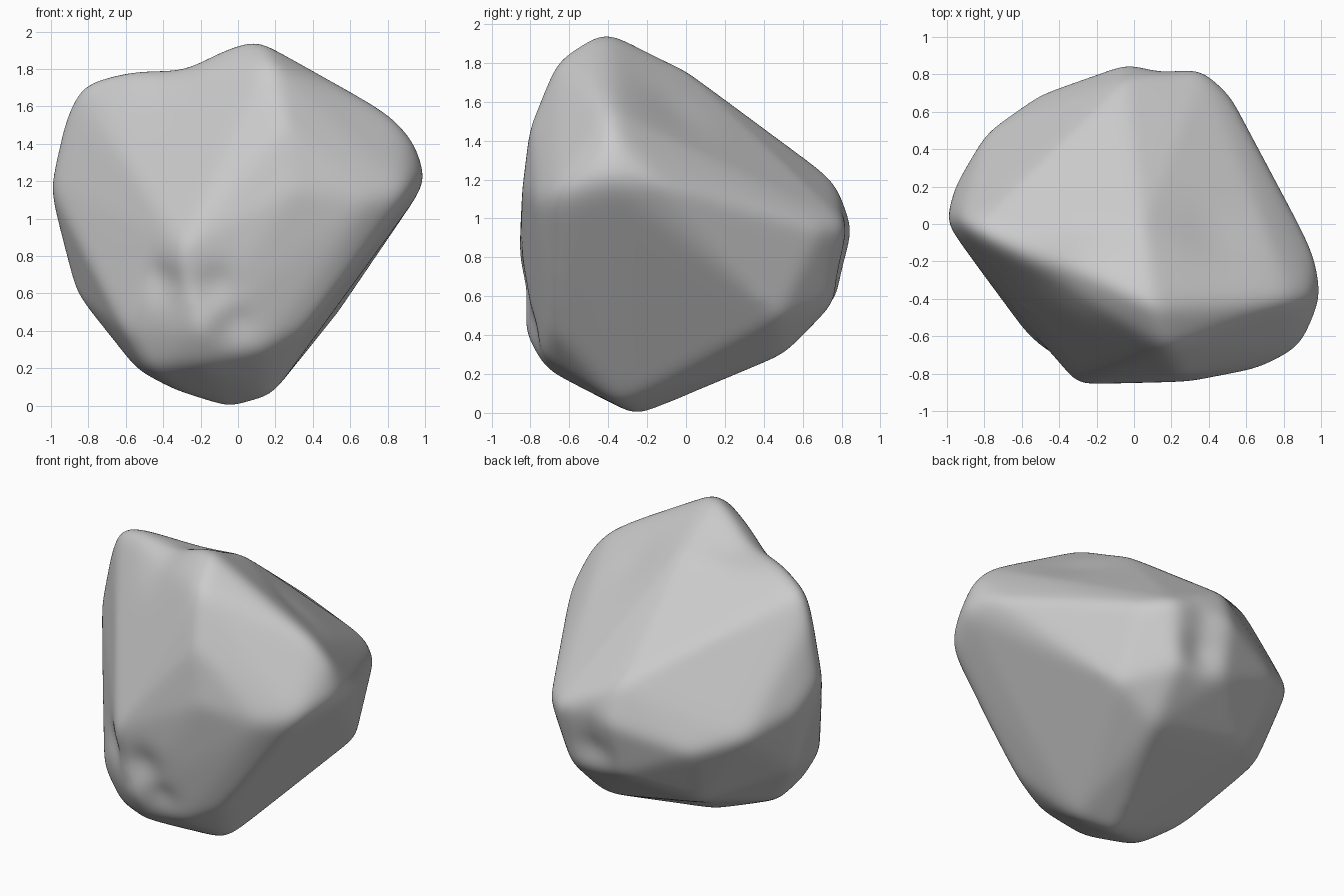
import bpy
import bmesh
from mathutils import Vector
from mathutils.bvhtree import BVHTree

default_cube = bpy.data.objects.get("Cube")
if default_cube:
    bpy.data.objects.remove(default_cube, do_unlink=True)

# Corner points of the faceted stone, from the peak down to the underside
CORNERS = {
    "peak": [(.1, -.43, 1.98), (.17, -.67, 1.83), (.05, 0, 1.76), (0, .3, 1.52)],
    "left_shoulder": [(-.87, -.03, 1.75), (-.93, 0, 1.62), (-1.02, .01, 1.2),
                      (-.97, .2, 1.05), (-.87, .1, .6)],
    "right_shoulder": [(.84, -.4, 1.57), (.95, -.38, 1.44), (1.015, -.4, 1.2),
                       (.98, -.17, 1.2), (.92, -.66, 1.13), (.7, -.77, 1.1)],
    "front": [(.25, -.8, 1.5), (.3, -.845, 1.15), (-.02, -.73, 1.35),
              (-.3, -.86, .84), (-.2, -.835, .4), (-.2, -.72, .22),
              (.13, -.74, .29), (.37, -.68, .41), (-.6, -.56, .39),
              (-.48, -.55, .18)],
    "back": [(-.79, .51, .92), (-.53, .69, .82), (-.05, .86, .95),
             (-.05, .77, 1.19), (.38, .83, .97), (.52, .7, .95),
             (.3, .77, .57), (-.05, .78, .6), (-.45, .5, .42)],
    "underside": [(-.05, -.25, -.02), (.17, -.35, .04), (-.3, -.35, .06),
                  (-.55, -.2, .19), (.53, .48, .49), (.25, .5, .29)],
}

# Soft hollows worn into the surface: place, depth, radius
HOLLOWS = [
    ((-.42, -.74, .66), .05, .1),
    ((-.12, -.83, .62), .05, .12),
    ((-.02, -.8, .42), .05, .09),
    ((-.3, -.25, 1.84), .065, .22),
    ((.45, -.05, 1.62), .02, .2),
    ((.15, .84, .92), .03, .1),
    ((.14, .8, .72), .06, .11),
]

CENTRE = Vector((0, -.05, .95))


def faceted_hull():
    """Wrap the corner points in flat facets for ray casting."""
    hull = bmesh.new()
    for group in CORNERS.values():
        for corner in group:
            hull.verts.new(corner)
    bmesh.ops.convex_hull(hull, input=hull.verts[:])
    bmesh.ops.triangulate(hull, faces=hull.faces[:])
    tree = BVHTree.FromBMesh(hull)
    hull.free()
    return tree


def project_to_hull(bm, tree):
    """Push every sphere vertex outward until it meets a facet."""
    for vert in bm.verts:
        direction = vert.co.normalized()
        hit = tree.ray_cast(CENTRE, direction)[0]
        vert.co = hit if hit else CENTRE + direction * .8


def wear_hollows(bm):
    for place, depth, radius in HOLLOWS:
        spot = Vector(place)
        inward = (CENTRE - spot).normalized()
        for vert in bm.verts:
            fade = 2.718 ** (-((vert.co - spot).length / radius) ** 2)
            vert.co += inward * depth * fade


def soften(bm, rounds):
    for _ in range(rounds):
        bmesh.ops.smooth_vert(bm, verts=bm.verts[:], factor=.5,
                              use_axis_x=True, use_axis_y=True, use_axis_z=True)


# Boulder body
bm = bmesh.new()
bmesh.ops.create_icosphere(bm, subdivisions=7, radius=1)
project_to_hull(bm, faceted_hull())
wear_hollows(bm)
soften(bm, 30)
for face in bm.faces:
    face.smooth = True
mesh = bpy.data.meshes.new("boulder")
bm.to_mesh(mesh)
bm.free()
boulder = bpy.data.objects.new("boulder", mesh)
bpy.context.scene.collection.objects.link(boulder)

# Plain stone colour
stone = bpy.data.materials.new("grey stone")
stone.use_nodes = True
colour = (.6, .6, .6, 1)
stone.diffuse_color = colour
for node in stone.node_tree.nodes:
    if node.type == "BSDF_PRINCIPLED":
        node.inputs["Base Color"].default_value = colour
        node.inputs["Roughness"].default_value = .9
mesh.materials.append(stone)
